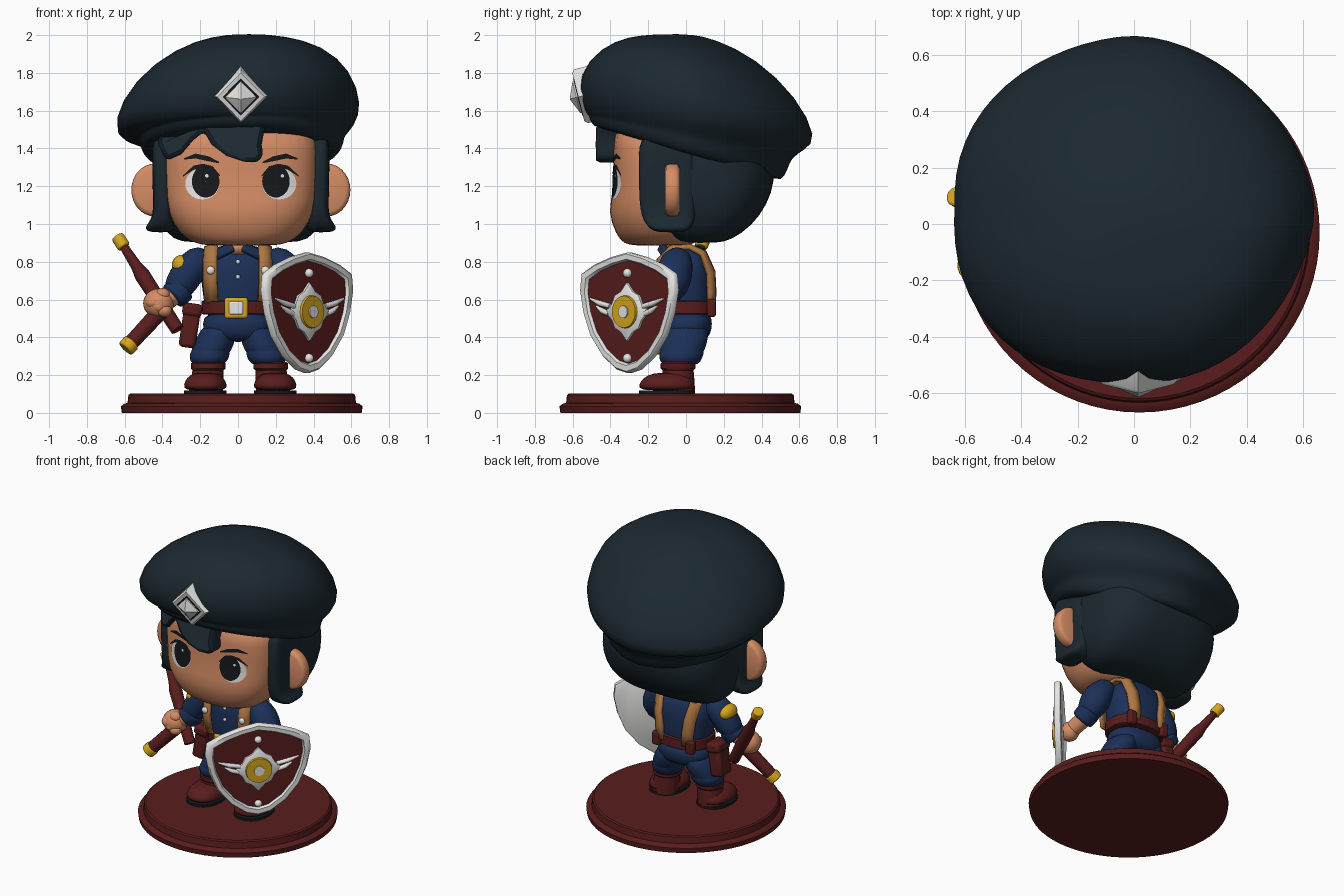
import bpy, bmesh, math
from mathutils import Vector, Matrix
from mathutils.bvhtree import BVHTree

if "Cube" in bpy.data.objects:
    bpy.data.objects.remove(bpy.data.objects["Cube"])


def material(name, r, g, b):
    m = bpy.data.materials.new(name)
    m.use_nodes = True
    m.diffuse_color = (r, g, b, 1)
    m.node_tree.nodes["Principled BSDF"].inputs["Base Color"].default_value = (r, g, b, 1)
    return m


DARK = material("charcoal felt", .011, .021, .029)
SKIN = material("skin", .66, .265, .13)
NAVY = material("navy cloth", .011, .029, .095)
RED = material("maroon leather", .1, .012, .012)
GOLD = material("gold", .68, .39, .012)
TAN = material("tan strap", .42, .18, .055)
SILVER = material("silver", .78, .78, .77)
WHITE = material("eye white", .78, .78, .76)
BLACK = material("black", .008, .009, .011)


def finish(name, bm, mat, sub=0, bevel=0, angle=40):
    bmesh.ops.recalc_face_normals(bm, faces=bm.faces)
    me = bpy.data.meshes.new(name)
    bm.to_mesh(me)
    bm.free()
    for p in me.polygons:
        p.use_smooth = True
    me.set_sharp_from_angle(angle=math.radians(180 if sub else angle))
    me.materials.append(mat)
    ob = bpy.data.objects.new(name, me)
    bpy.context.collection.objects.link(ob)
    if bevel:
        mod = ob.modifiers.new("bevel", "BEVEL")
        mod.width, mod.segments = bevel, 2
    if sub:
        mod = ob.modifiers.new("smooth", "SUBSURF")
        mod.levels = mod.render_levels = sub
    return ob


def loft(name, rings, mat, caps=True, closed=True, **kw):
    """Skin a list of equal point rows; the last cap is the last face."""
    bm = bmesh.new()
    rows = [[bm.verts.new(p) for p in ring] for ring in rings]
    n = len(rows[0])
    for a, b in zip(rows, rows[1:]):
        for i in range(n if closed else n - 1):
            j = (i + 1) % n
            bm.faces.new((a[i], a[j], b[j], b[i]))
    if caps:
        bm.faces.new(rows[0][::-1])
        bm.faces.new(rows[-1])
    return finish(name, bm, mat, **kw)


def oval(cx, cy, z, rx, ry, power=2, lean=0, roll=0, seg=32, skew=0):
    pts = []
    for i in range(seg):
        t = math.tau * i / seg
        c, s = math.cos(t), math.sin(t)
        k = 1 - skew * abs(math.sin(2 * t)) * math.cos(t - .6)
        x = cx + k * rx * math.copysign(abs(c) ** (2 / power), c)
        y = cy + k * ry * math.copysign(abs(s) ** (2 / power), s)
        pts.append(Vector((x, y, z + lean * y + roll * x)))
    return pts


def tube(name, pts, radii, mat, seg=14, **kw):
    pts = [Vector(p) for p in pts]
    rings = []
    for i, p in enumerate(pts):
        t = (pts[min(i + 1, len(pts) - 1)] - pts[max(i - 1, 0)]).normalized()
        a = t.cross(Vector((0, 1, 0)) if abs(t.y) < .9 else Vector((1, 0, 0))).normalized()
        b = t.cross(a)
        rings.append([p + radii[i] * (a * math.cos(math.tau * k / seg) + b * math.sin(math.tau * k / seg))
                      for k in range(seg)])
    return loft(name, rings, mat, **kw)


def ball(name, loc, size, mat):
    bm = bmesh.new()
    m = Matrix.Translation(loc) @ Matrix.Diagonal((*size, 1))
    bmesh.ops.create_uvsphere(bm, u_segments=24, v_segments=14, radius=1, matrix=m)
    return finish(name, bm, mat, angle=180)


def box(name, loc, size, mat, rot=(0, 0, 0), bevel=.012):
    bm = bmesh.new()
    bmesh.ops.create_cube(bm, size=1, matrix=Matrix.Diagonal((*size, 1)))
    ob = finish(name, bm, mat, bevel=bevel)
    ob.location, ob.rotation_euler = loc, rot


# Round display base
loft("base", [oval(.02, -.03, z, r, r, seg=72) for z, r in
              ((0, .635), (.035, .64), (.05, .62), (.052, .605), (.095, .6), (.102, .59))], RED, angle=30)

# Beret: band first, then the leaning crown
loft("beret", [oval(cx, cy, z, rx, ry, 2, lean, roll, skew=.06) for cx, cy, z, rx, ry, lean, roll in (
    (.025, .01, 1.38, .46, .45, -.29, 0), (.025, .01, 1.37, .51, .5, -.29, 0),
    (.025, .015, 1.43, .545, .53, -.26, .01), (.025, .025, 1.465, .54, .535, -.21, .02),
    (.005, .05, 1.495, .62, .585, -.16, .05), (0, .06, 1.59, .665, .645, -.2, .08),
    (.025, .035, 1.775, .585, .56, -.18, .06), (.06, .0, 1.925, .4, .375, -.13, .03),
    (.06, -.04, 1.99, .2, .19, -.05, 0), (.06, -.04, 2.005, .06, .06, 0, 0))], DARK, sub=1)

# Beret badge: frame, dark groove and pyramid
tilt = Matrix.Translation((.015, -.522, 1.685)) @ Matrix.Rotation(math.radians(104), 4, 'X')


def diamond(r, d):
    return [tilt @ Vector((r * x, r * y, d)) for x, y in ((1, 0), (0, 1.05), (-1, 0), (0, -1.05))]


loft("badge_frame", [diamond(.14, -.06), diamond(.14, .035), diamond(.125, .05), diamond(.095, .05)], SILVER)
loft("badge_groove", [diamond(.096, .046), diamond(.096, .053)], BLACK)
loft("badge_gem", [diamond(.082, .045), diamond(.082, .06), diamond(.004, .095)], SILVER, angle=10)

# Head and hair shell
HX = .015
head = loft("head", [oval(HX, (f + b) / 2, z, rx, (b - f) / 2, p) for z, rx, f, b, p in (
    (.885, .17, -.27, .0, 2.2), (.895, .24, -.33, .05, 2.4), (.94, .325, -.37, .08, 2.5),
    (1.07, .393, -.418, .1, 2.5), (1.18, .41, -.38, .12, 2.7), (1.4, .415, -.388, .12, 2.9),
    (1.56, .4, -.38, .12, 2.8))], SKIN, sub=1)
loft("hair", [oval(HX, (f + b) / 2, z, rx, (b - f) / 2, p) for z, rx, f, b, p in (
    (.9, .27, -.02, .17, 2.3), (.915, .36, -.09, .24, 2.5), (.99, .42, -.19, .35, 2.7),
    (1.1, .455, -.245, .43, 2.8), (1.23, .465, -.25, .475, 2.7), (1.36, .46, -.26, .46, 2.5),
    (1.5, .44, -.28, .4, 2.4))], DARK, sub=1)
for s, side in ((1, "left"), (-1, "right")):
    ear = [[(HX + s * (.455 + .125 * k * math.cos(t * math.tau / 28)), y, 1.18 + .14 * k * math.sin(t * math.tau / 28))
            for t in range(28)] for y, k in ((-.112, .82), (-.105, .95), (-.085, 1), (-.055, 1), (-.04, .95), (-.033, .82))]
    loft(side + "_ear", ear, SKIN, angle=60)
    # Broad sideburn with an outward flick at its tip
    loft(side + "_sideburn", [oval(HX + s * x, (f + b) / 2, z, rx, (b - f) / 2, 3.5, 0, s * tip, 20)
                              for x, z, rx, f, b, tip in (
        (.415, 1.52, .055, -.255, .05, 0), (.42, 1.3, .05, -.25, .05, 0), (.415, 1.12, .05, -.25, .05, 0),
        (.415, 1.04, .05, -.235, .05, 0), (.425, 1.0, .07, -.215, .04, .0), (.43, .975, .08, -.19, .02, 0),
        (.425, .955, .06, -.16, .0, 0))], DARK, sub=1)

# Swept fringe
fringe = ((-.43, 1.58), (-.42, 1.42), (-.38, 1.335), (-.3, 1.37), (-.24, 1.44), (-.18, 1.49), (-.14, 1.42),
          (-.06, 1.36), (.03, 1.33), (.1, 1.325), (.135, 1.36), (.125, 1.42), (.14, 1.5), (.2, 1.58))
loft("fringe", [[(x, y + 1.25 * x * x, z) for x, z in fringe] for y in (-.37, -.49)], DARK, bevel=.03, angle=60)

# Face details laid onto the head surface
bpy.context.view_layer.update()
surface = BVHTree.FromObject(head, bpy.context.evaluated_depsgraph_get())


def on_face(name, rows, mat, lift, closed=True):
    def drop(x, z):
        hit = surface.ray_cast(Vector((x, -2, z)), Vector((0, 1, 0)))[0]
        return hit + Vector((0, -lift, 0))
    loft(name, [[drop(x, z) for x, z in row] for row in rows], mat, caps=False, closed=closed)


def disc(x, z, rx, rz):
    return [[(x + k * rx * math.cos(i * math.tau / 28), z + k * rz * math.sin(i * math.tau / 28))
             for i in range(28)] for k in (.01, .35, .7, 1)]


def stroke(pts, w):
    return [[(x, z + w * k * (1 if 0 < i < len(pts) - 1 else .3)) for i, (x, z) in enumerate(pts)] for k in (1, 0, -1)]


for s, side in ((1, "left"), (-1, "right")):
    ex = HX + s * .2
    on_face(side + "_eye", disc(ex + s * .004, 1.213, .09, .083), WHITE, .004)
    on_face(side + "_iris", disc(ex - s * .014, 1.226, .073, .086), BLACK, .007)
    on_face(side + "_glint", disc(ex + .02, 1.255, .009, .009), WHITE, .009)
    on_face(side + "_lid", stroke([(ex + s * x, z) for x, z in (
        (-.09, 1.255), (-.05, 1.295), (0, 1.308), (.05, 1.298), (.105, 1.255))], .011), BLACK, .008, False)
    on_face(side + "_brow", stroke([(ex + s * x, z) for x, z in (
        (-.085, 1.325), (-.03, 1.345), (.04, 1.36), (.1, 1.345))], .013), BLACK, .006, False)

# Torso, trousers and belt
loft("shirt", [oval(0, 0, z, rx, ry, 2.4) for z, rx, ry in (
    (.5, .175, .135), (.6, .18, .14), (.72, .2, .145), (.81, .2, .135), (.87, .13, .1), (.89, .08, .07))], NAVY, sub=1)
loft("trouser_seat", [oval(0, 0, z, rx, ry, 2.4) for z, rx, ry in (
    (.54, .175, .135), (.47, .19, .14), (.41, .18, .13), (.375, .1, .09))], NAVY, sub=1)
loft("belt", [oval(0, 0, z, rx, ry, 2.4) for z, rx, ry in (
    (.52, .18, .14), (.525, .192, .152), (.59, .192, .152), (.595, .18, .14))], RED)
box("buckle_frame", (-.01, -.16, .555), (.125, .03, .11), GOLD)
box("buckle_plate", (-.01, -.173, .555), (.075, .016, .07), SILVER)
ball("neck", (0, -.065, .875), (.075, .08, .05), SKIN)
for z in (.72, .8):
    ball("shirt_button", (0, -.148, z), (.012, .009, .012), SILVER)
for x in (-.13, .13):
    box("belt_loop", (x, .135, .555), (.06, .045, .095), RED)

for s, side in ((1, "left"), (-1, "right")):
    # Collar flap, and a suspender that wraps round the torso
    box(side + "_collar", (s * .075, -.115, .855), (.12, .03, .055), NAVY, (math.radians(-30), s * .45, s * .3))
    path = ((.14, -.14, .59), (.145, -.155, .72), (.145, -.145, .81), (.14, -.08, .88), (.14, .02, .885),
            (.14, .1, .85), (.125, .145, .75), (.11, .15, .65), (.11, .148, .56))
    strap = loft(side + "_suspender", [[(s * (x - .034), y, z), (s * x, y * .97, z), (s * (x + .034), y * .8, z - .012)]
                                       for x, y, z in path], TAN, caps=False, closed=False)
    mod = strap.modifiers.new("thickness", "SOLIDIFY")
    mod.thickness, mod.offset = .022, 0
    ball(side + "_strap_stud", (s * .145, -.165, .755), (.022, .014, .022), SILVER)
    # Leg, cuff and boot
    loft(side + "_leg", [oval(s * x, y, z, rx, ry) for x, y, z, rx, ry in (
        (.09, 0, .48, .085, .12), (.115, -.005, .4, .105, .125), (.14, -.02, .335, .108, .12),
        (.145, -.02, .325, .1, .112), (.15, -.025, .315, .108, .12), (.155, -.03, .27, .1, .11),
        (.16, -.03, .25, .07, .08))], NAVY, sub=1)
    fx = .012 + s * .185
    loft(side + "_boot_shaft", [oval(.008 + s * x, -.042, z, r, r) for x, z, r in (
        (.165, .27, .08), (.165, .262, .092), (.165, .235, .092), (.167, .225, .082), (.172, .17, .087),
        (.178, .11, .09))], RED)
    loft(side + "_boot_foot", [oval(fx, y, z, rx, ry, 2.3) for y, z, rx, ry in (
        (-.1, .115, .114, .15), (-.1, .15, .115, .15), (-.1, .185, .1, .13), (-.09, .215, .06, .08))], RED, sub=1)
    loft(side + "_boot_sole", [oval(fx, -.1, z, .113, .148, 2.3) for z in (.1, .118)], BLACK)

# Right arm and hand
tube("right_sleeve", [(-.15, -.03, .82), (-.21, -.04, .81), (-.27, -.045, .74), (-.31, -.055, .67), (-.35, -.07, .625)],
     (.06, .09, .09, .085, .06), NAVY, sub=1)
tube("right_cuff", [(-.295, -.055, .665), (-.35, -.075, .61)], (.08, .074), NAVY, bevel=.015)
tube("right_forearm", [(-.31, -.06, .645), (-.42, -.1, .58)], (.055, .06), SKIN)
ball("right_hand", (-.42, -.1, .58), (.082, .08, .078), SKIN)
for i in range(3):
    ball("right_finger", (-.45 + .03 * i, -.14, .585 - .022 * i), (.04, .04, .034), SKIN)
ball("right_thumb", (-.4, -.125, .625), (.04, .04, .036), SKIN)
ball("sleeve_patch", (-.3, -.042, .782), (.05, .075, .054), GOLD)

# Left arm and hand behind the shield
tube("left_sleeve", [(.15, -.03, .82), (.21, -.05, .81), (.26, -.06, .74), (.29, -.075, .67), (.3, -.12, .61)],
     (.06, .09, .1, .095, .07), NAVY, sub=1)
tube("left_cuff", [(.29, -.085, .65), (.308, -.155, .595)], (.078, .074), NAVY, bevel=.015)
tube("left_forearm", [(.29, -.08, .63), (.32, -.24, .56)], (.055, .052), SKIN)
ball("left_hand", (.325, -.255, .55), (.062, .062, .065), SKIN)

# Crossed baton and scabbard with gold ends
top, low = Vector((-.63, .095, .92)), Vector((-.32, -.08, .44))
tube("baton", [top, top.lerp(low, .3), top.lerp(low, .4), low], (.02, .03, .042, .036), RED)
tube("baton_cap", [top.lerp(low, -.03), top.lerp(low, .09)], (.035, .035), GOLD, bevel=.008)
end, grip = Vector((-.59, -.155, .345)), Vector((-.39, -.08, .56))
tube("scabbard", [end, grip], (.04, .045), RED)
tube("scabbard_cap", [end.lerp(grip, -.03), end.lerp(grip, .14)], (.047, .047), GOLD, bevel=.008)
box("holster", (-.255, -.01, .455), (.09, .13, .22), RED, (0, .15, 0), .02)
box("holster_flap", (-.242, -.01, .545), (.105, .145, .07), RED, (0, .15, 0), .02)

# Shield: rimmed plate turned towards the front left corner
U, N = Vector((.68, .73, 0)), Vector((.73, -.68, 0))


def on_shield(u, z, n):
    return Vector((.365, -.3, z)) + U * u + N * n


half = ((0, .85), (.12, .825), (.24, .785), (.335, .735), (.345, .65), (.32, .53), (.27, .41), (.18, .3),
        (.08, .23), (0, .21))
outline = list(half) + [(-u, z) for u, z in half[-2:0:-1]]
shield = loft("shield", [[on_shield(u * k, .55 + (z - .55) * k, n) for u, z in outline] for k, n in (
    (.96, -.022), (1, -.015), (1, .012), (.97, .024), (.88, .024), (.85, .008))], SILVER, angle=50)
shield.data.materials.append(RED)
shield.data.polygons[-1].material_index = 1


def star(n, k=1):
    return [on_shield(r * k * math.cos(i * math.pi / 8), .535 + r * k * math.sin(i * math.pi / 8), n)
            for i in range(16) for r in [(.155, .115, .122, .115)[i % 4]]]


loft("shield_star", [star(.0), star(.022), star(.032, .85)], SILVER)
for name, r, n, mat in (("shield_ring", .092, .045, GOLD), ("shield_core", .036, .052, SILVER)):
    tube(name, [on_shield(0, .535, .01), on_shield(0, .535, n)], (r, r * .92), mat, seg=24)
for s in (1, -1):
    for a, b, z in ((.12, .265, .605), (.13, .22, .565)):
        tube("shield_wing", [on_shield(s * a, z - .04, .02), on_shield(s * (a + b) / 2, z - .025, .022),
                             on_shield(s * b, z, .02)], (.014, .015, .006), SILVER, seg=10)
for z in (.74, .29):
    ball("shield_rivet", on_shield(0, z, .015), (.024, .024, .024), SILVER)
